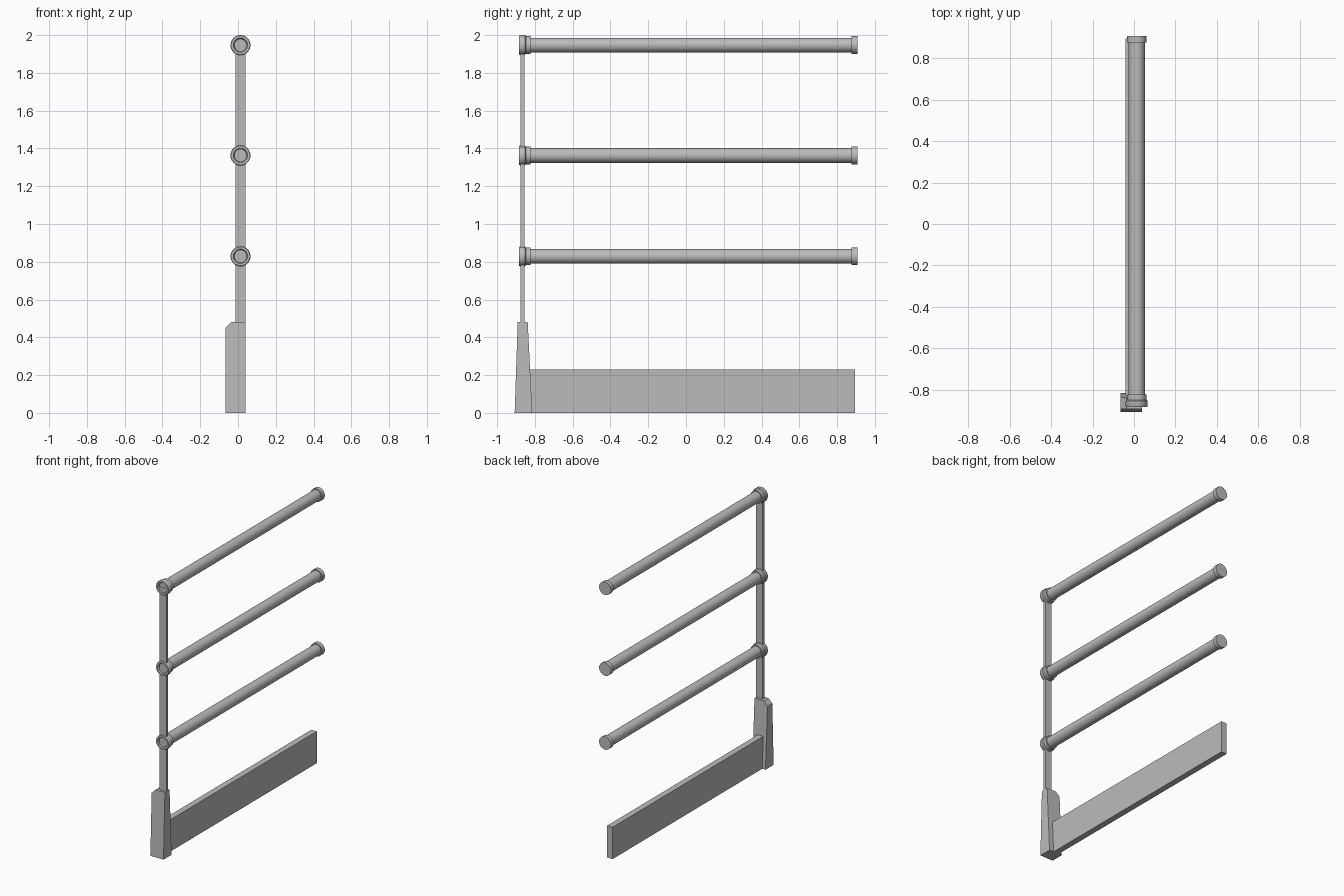
import bpy, bmesh, math
from mathutils import Matrix, Vector

cube = bpy.data.objects.get("Cube")
if cube:
    bpy.data.objects.remove(cube, do_unlink=True)

grey = bpy.data.materials.new("metal_grey")
grey.use_nodes = True
colour = (0.5, 0.5, 0.5, 1)
grey.diffuse_color = colour
grey.node_tree.nodes["Principled BSDF"].inputs["Base Color"].default_value = colour

RAIL_X = 0.013
RAIL_HEIGHTS = {"lower": 0.829, "middle": 1.363, "upper": 1.947}


def finish(bm, name, smooth=False):
    bmesh.ops.recalc_face_normals(bm, faces=bm.faces)
    mesh = bpy.data.meshes.new(name)
    bm.to_mesh(mesh)
    bm.free()
    mesh.materials.append(grey)
    obj = bpy.data.objects.new(name, mesh)
    bpy.context.collection.objects.link(obj)
    if smooth:
        bpy.ops.object.select_all(action="DESELECT")
        obj.select_set(True)
        bpy.context.view_layer.objects.active = obj
        bpy.ops.object.shade_smooth_by_angle(angle=math.radians(35))
    return obj


def box(name, low, high):
    low, high = Vector(low), Vector(high)
    bm = bmesh.new()
    bmesh.ops.create_cube(bm, size=1)
    bmesh.ops.scale(bm, vec=high - low, verts=bm.verts)
    bmesh.ops.translate(bm, vec=(low + high) / 2, verts=bm.verts)
    return finish(bm, name)


def lathe(name, profile, z):
    """Spin (radius, y) points around a rail's long axis."""
    bm = bmesh.new()
    verts = [bm.verts.new((r, y, 0)) for r, y in profile]
    edges = [bm.edges.new(pair) for pair in zip(verts, verts[1:])]
    bmesh.ops.spin(bm, geom=verts + edges, cent=(0, 0, 0), axis=(0, 1, 0),
                   angle=math.tau, steps=32, use_merge=True)
    bmesh.ops.remove_doubles(bm, verts=bm.verts, dist=0.0001)
    bmesh.ops.transform(bm, matrix=Matrix.Translation((RAIL_X, 0, z)), verts=bm.verts)
    return finish(bm, name, smooth=True)


# Tapered foot: chamfered outline extruded front to back, narrowing upwards
bm = bmesh.new()
outline = [(-0.066, 0), (0.039, 0), (0.039, 0.48), (-0.036, 0.48), (-0.066, 0.45)]
front, back = [], []
for x, z in outline:
    t = z / 0.48
    front.append(bm.verts.new((x, -0.907 + 0.016 * t, z)))
    back.append(bm.verts.new((x, -0.814 - 0.024 * t, z)))
bm.faces.new(front)
bm.faces.new(back[::-1])
for i in range(len(outline)):
    j = (i + 1) % len(outline)
    bm.faces.new((front[i], back[i], back[j], front[j]))
finish(bm, "tapered_foot")

# Toe board and upright
box("toe_board", (-0.04, -0.84, 0), (0.004, 0.895, 0.23))
box("upright_post", (-0.014, -0.875, 0.46), (0.039, -0.856, 1.947))

# Rails, each with a recessed front collar and an end cap
for label, z in RAIL_HEIGHTS.items():
    lathe(label + "_rail", [(0, -0.85), (0.039, -0.85), (0.039, 0.89), (0, 0.89)], z)
    lathe(label + "_collar", [(0, -0.872), (0.032, -0.872), (0.038, -0.883),
                              (0.05, -0.883), (0.053, -0.878), (0.053, -0.853),
                              (0.047, -0.848), (0.047, -0.823), (0, -0.823)], z)
    lathe(label + "_end_cap", [(0, 0.876), (0.047, 0.876), (0.047, 0.907), (0, 0.907)], z)
